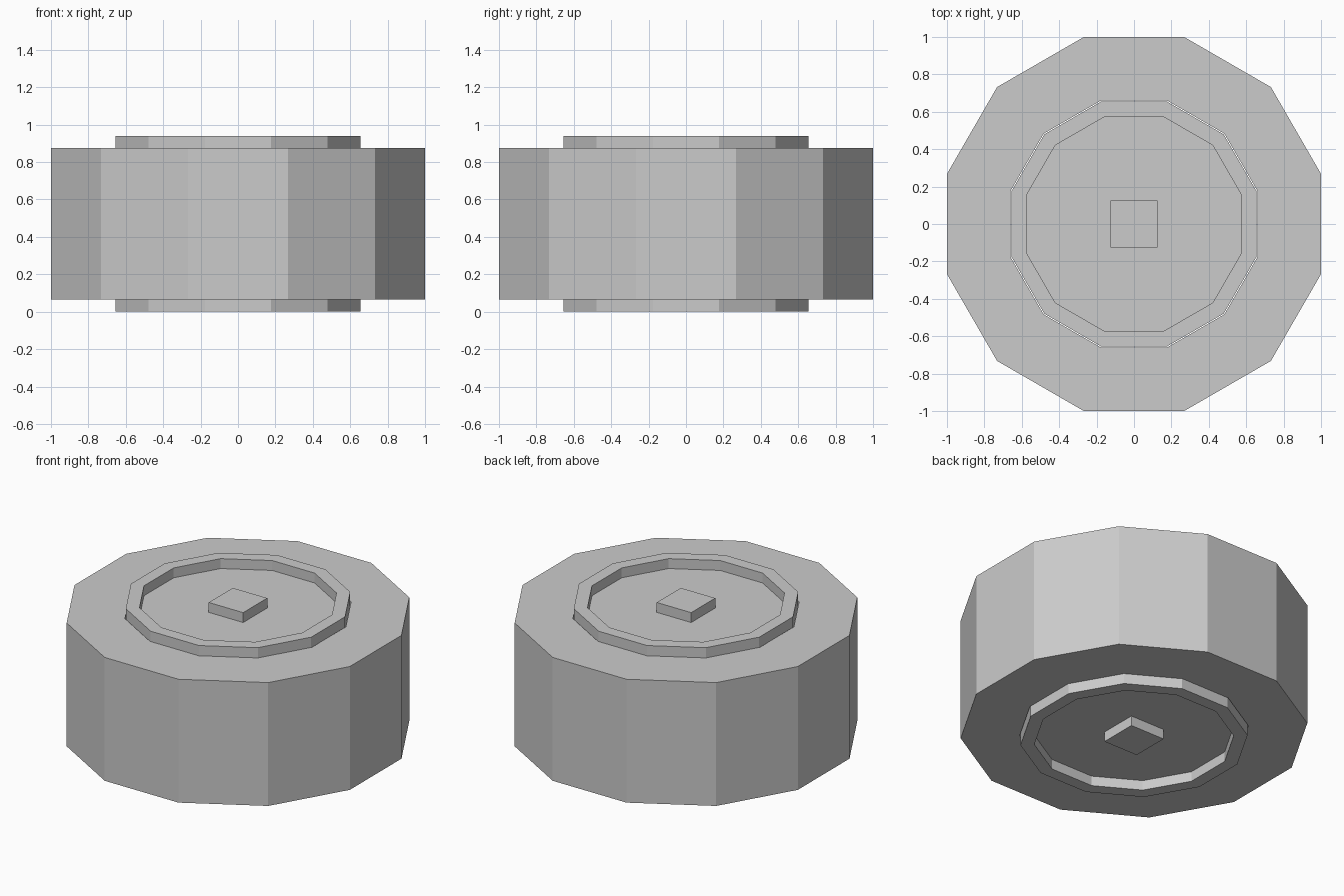
import bpy, bmesh, math

if "Cube" in bpy.data.objects:
    bpy.data.objects.remove(bpy.data.objects["Cube"])

SIDES = 12
HEIGHT = 0.94
FACE_LOW, FACE_HIGH = 0.065, 0.875   # side faces of the tyre
K = 1 / math.cos(math.pi / SIDES)    # flat-to-flat size -> corner radius


def add_object(name, bm):
    bmesh.ops.recalc_face_normals(bm, faces=bm.faces)
    mesh = bpy.data.meshes.new(name)
    bm.to_mesh(mesh)
    bm.free()
    obj = bpy.data.objects.new(name, mesh)
    bpy.context.collection.objects.link(obj)
    return obj


def lathe(name, profile, closed):
    """Revolve (radius to flat, z) points into a 12-sided solid."""
    bm = bmesh.new()
    rings = []
    for r, z in profile:
        ring = []
        for i in range(SIDES):
            a = math.tau * (i + 0.5) / SIDES
            ring.append(bm.verts.new((r * K * math.cos(a), r * K * math.sin(a), z)))
        rings.append(ring)
    pairs = list(zip(rings, rings[1:]))
    if closed:
        pairs.append((rings[-1], rings[0]))
    else:
        bm.faces.new(rings[0])
        bm.faces.new(rings[-1])
    for lo, hi in pairs:
        for i in range(SIDES):
            j = (i + 1) % SIDES
            bm.faces.new((lo[i], lo[j], hi[j], hi[i]))
    return add_object(name, bm)


def box(name, half, z0, z1):
    bm = bmesh.new()
    bmesh.ops.create_cube(bm, size=1)
    for v in bm.verts:
        v.co = (v.co.x * 2 * half, v.co.y * 2 * half, z1 if v.co.z > 0 else z0)
    return add_object(name, bm)


# Tyre: thick tube around the rim
lathe("tyre", [(0.66, FACE_LOW), (1.0, FACE_LOW), (1.0, FACE_HIGH), (0.66, FACE_HIGH)], True)

# Rim: raised lip and sunken disc on both sides
lathe("rim", [(0.575, FACE_LOW), (0.575, 0), (0.655, 0),
              (0.655, HEIGHT), (0.575, HEIGHT), (0.575, FACE_HIGH)], False)

# Square hub caps on both discs
box("hub_cap_top", 0.125, FACE_HIGH, HEIGHT)
box("hub_cap_bottom", 0.125, 0, FACE_LOW)
